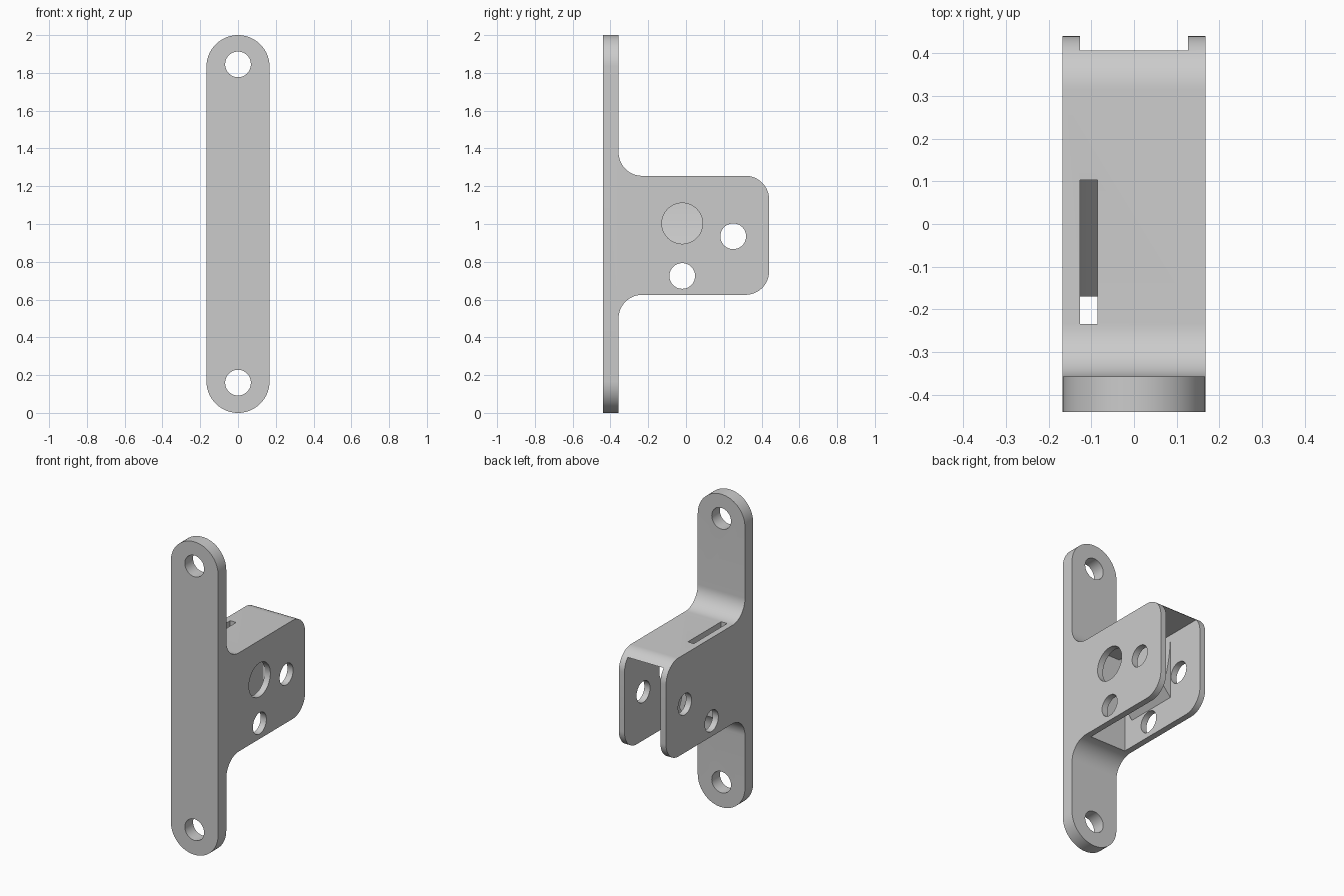
import bpy, bmesh, math
from mathutils import Vector

if "Cube" in bpy.data.objects:
    bpy.data.objects.remove(bpy.data.objects["Cube"], do_unlink=True)

grey = bpy.data.materials.new("plain grey")
grey.use_nodes = True
GREY = (0.6, 0.6, 0.6, 1)
grey.diffuse_color = GREY
grey.node_tree.nodes["Principled BSDF"].inputs["Base Color"].default_value = GREY

HALF = 0.167      # half width of the bracket
INNER = 0.127     # half width of the channel
R = 0.125         # corner and fillet radius


def arc(cx, cy, r, start, end, n=16):
    """Points along an arc, angles in degrees."""
    angles = [math.radians(start + (end - start) * i / n) for i in range(n + 1)]
    return [(cx + r * math.cos(a), cy + r * math.sin(a)) for a in angles]


def prism(name, profile, axis, low, high):
    """Extrude a profile along x (profile in y, z), y (x, z) or z (x, y)."""
    place = {"x": lambda u, v: (low, u, v),
             "y": lambda u, v: (u, low, v),
             "z": lambda u, v: (u, v, low)}[axis]
    bm = bmesh.new()
    face = bm.faces.new([bm.verts.new(place(u, v)) for u, v in profile])
    moved = bmesh.ops.extrude_face_region(bm, geom=[face])["geom"]
    shift = Vector([(high - low) * (axis == a) for a in "xyz"])
    bmesh.ops.translate(bm, vec=shift,
                        verts=[g for g in moved if isinstance(g, bmesh.types.BMVert)])
    bmesh.ops.recalc_face_normals(bm, faces=bm.faces)
    mesh = bpy.data.meshes.new(name)
    bm.to_mesh(mesh)
    bm.free()
    mesh.materials.append(grey)
    obj = bpy.data.objects.new(name, mesh)
    bpy.context.collection.objects.link(obj)
    return obj


def disc(u, v, r):
    return arc(u, v, r, 0, 360, 48)[:-1]


def rect(u0, u1, v0, v1):
    return [(u0, v0), (u1, v0), (u1, v1), (u0, v1)]


def activate(obj):
    bpy.ops.object.select_all(action="DESELECT")
    obj.select_set(True)
    bpy.context.view_layer.objects.active = obj


def combine(target, tool, operation="DIFFERENCE"):
    tool.hide_render = True
    activate(target)
    mod = target.modifiers.new("cut", "BOOLEAN")
    mod.object, mod.operation, mod.solver = tool, operation, "EXACT"
    bpy.ops.object.modifier_apply(modifier=mod.name)
    bpy.data.objects.remove(tool, do_unlink=True)


# Side outline: mounting plate with the filleted housing behind it
FRONT, PLATE, BACK = -0.44, -0.357, 0.44
LOW, TOP = 0.625, 1.255
outline = [(FRONT, 0), (PLATE, 0)]
outline += arc(PLATE + R, LOW - R, R, 180, 90)
outline += arc(BACK - R, LOW + R, R, -90, 0)
outline += arc(BACK - R, TOP - R, R, 0, 90)
outline += arc(PLATE + R, TOP + R, R, 270, 180)
outline += [(PLATE, 2), (FRONT, 2)]
bracket = prism("bracket", outline, "x", -HALF - 0.01, HALF + 0.01)

# Rounded plate ends
stadium = (arc(0, 2 - HALF, HALF, 0, 180, 40) + arc(0, HALF, HALF, 180, 360, 40))
combine(bracket, prism("end_rounding", stadium, "y", -1, 1), "INTERSECT")

# Channel open at the back and below
combine(bracket, prism("channel", rect(-0.234, 1, 0.4, 1.215), "x", -INNER, INNER))

# Mounting holes, cheek holes, and the large hole in the left cheek only
for z in (0.16, 1.845):
    combine(bracket, prism("mount_hole", disc(0, z, 0.068), "y", -0.6, -0.3))
for y, z in ((0.25, 0.935), (-0.02, 0.725)):
    combine(bracket, prism("cheek_hole", disc(y, z, 0.068), "x", -1, 1))
combine(bracket, prism("large_hole", disc(-0.02, 1.003, 0.108), "x", 0, 1))

# Slot in the roof beside the right cheek
combine(bracket, prism("roof_slot", rect(-INNER, -0.085, -0.234, 0.103), "z", 1.1, 1.4))

# Curved ramp under the slot, on the inside of the right cheek
ramp_top, ramp_tip, reach = 1.2, 0.86, 0.052
curve = [(-INNER + reach * (i / 12) ** 1.7, ramp_top + (ramp_tip - ramp_top) * i / 12)
         for i in range(13)]
profile = curve + [(-INNER, 0.8), (-INNER - 0.01, 0.8), (-INNER - 0.01, ramp_top)]
ramp = prism("inner_ramp", profile, "y", -0.17, 0.175)

for obj in (bracket, ramp):
    activate(obj)
    bpy.ops.object.shade_smooth_by_angle(angle=math.radians(30))
